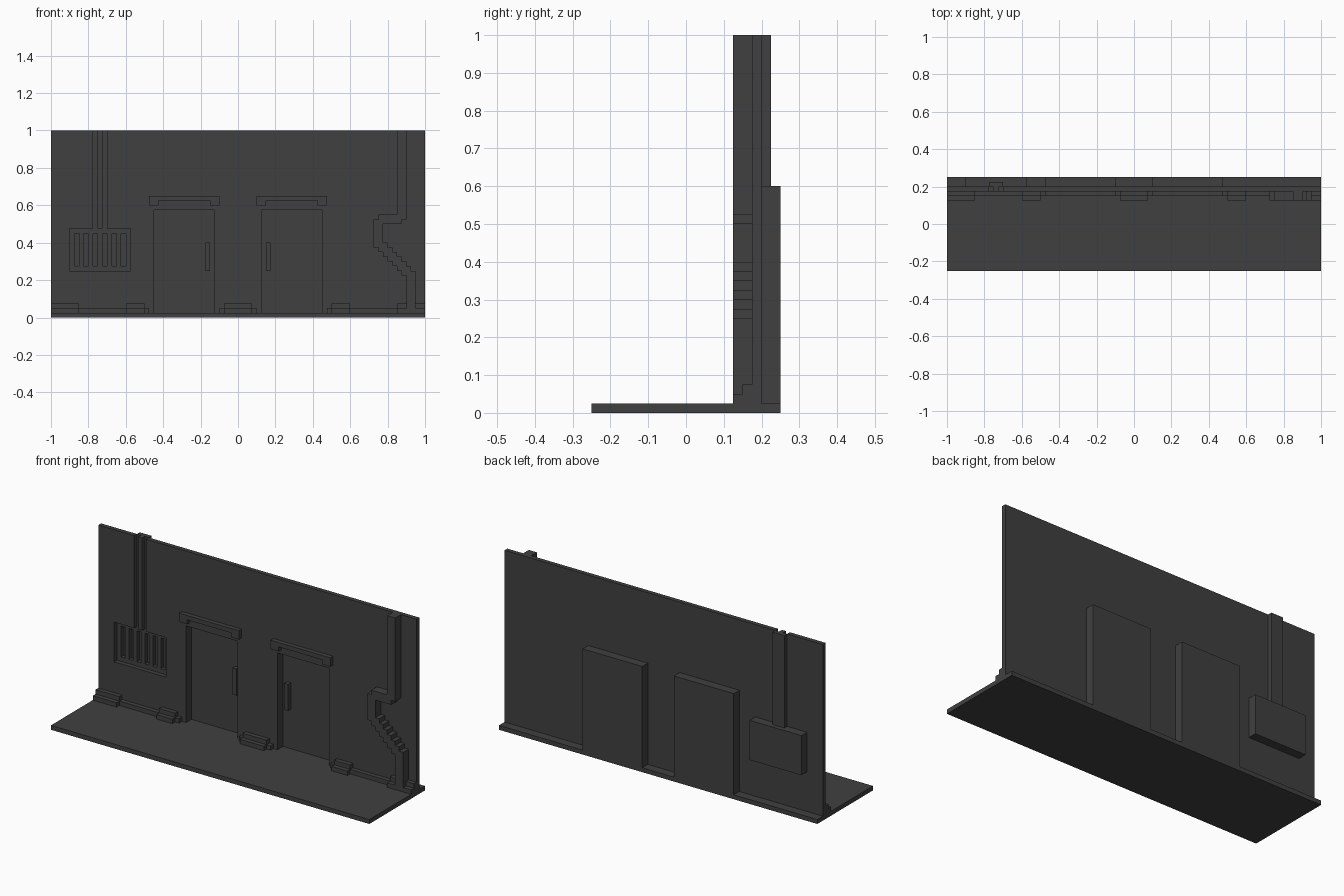
import bpy, bmesh

if "Cube" in bpy.data.objects:
    bpy.data.objects.remove(bpy.data.objects["Cube"])

U = 0.025  # grid unit of the model

concrete = bpy.data.materials.new("dark_grey")
concrete.diffuse_color = (0.051, 0.051, 0.051, 1)
concrete.use_nodes = True
concrete.node_tree.nodes["Principled BSDF"].inputs["Base Color"].default_value = concrete.diffuse_color


def extrude(name, start, offset):
    """Make a solid from a flat outline and an extrusion vector."""
    bm = bmesh.new()
    face = bm.faces.new([bm.verts.new(p) for p in start])
    res = bmesh.ops.extrude_face_region(bm, geom=[face], use_keep_orig=True)
    moved = [g for g in res["geom"] if isinstance(g, bmesh.types.BMVert)]
    bmesh.ops.translate(bm, verts=moved, vec=offset)
    bmesh.ops.recalc_face_normals(bm, faces=bm.faces[:])
    me = bpy.data.meshes.new(name)
    bm.to_mesh(me)
    bm.free()
    me.materials.append(concrete)
    ob = bpy.data.objects.new(name, me)
    bpy.context.collection.objects.link(ob)
    return ob


def slab(name, pts, y0, y1):
    """Front-view outline (x, z) extruded in depth."""
    return extrude(name, [(x, y0, z) for x, z in pts], (0, y1 - y0, 0))


def box(name, x0, x1, y0, y1, z0, z1):
    return slab(name, [(x0, z0), (x1, z0), (x1, z1), (x0, z1)], y0, y1)


# floor
box("floor", -1, 1, -0.25, 0.25, 0, U)

# wall: doorways cut from below, vent opening and conduit groove cut from above
slab("wall", [
    (-1, U), (-0.45, U), (-0.45, 0.575), (-0.125, 0.575), (-0.125, U),
    (0.125, U), (0.125, 0.575), (0.45, 0.575), (0.45, U), (1, U), (1, 1),
    (-0.7, 1), (-0.7, 0.475), (-0.575, 0.475), (-0.575, 0.25),
    (-0.9, 0.25), (-0.9, 0.475), (-0.775, 0.475), (-0.775, 1), (-1, 1)],
    0.175, 0.2)

# mirrored doors with frame, panel, handle and lintel
for side, s in (("left", -1), ("right", 1)):
    def m(pts):
        return [(s * x, z) for x, z in pts]
    slab(side + "_door_frame", m([
        (0.1, U), (0.125, U), (0.125, 0.575), (0.45, 0.575), (0.45, U),
        (0.475, U), (0.475, 0.6), (0.1, 0.6)]), 0.2, 0.225)
    slab(side + "_door_panel", m([(0.1, U), (0.475, U), (0.475, 0.6), (0.1, 0.6)]),
         0.225, 0.25)
    slab(side + "_door_handle", m([(0.15, 0.25), (0.175, 0.25), (0.175, 0.4), (0.15, 0.4)]),
         0.2, 0.225)
    slab(side + "_door_lintel", m([
        (0.1, 0.6), (0.15, 0.6), (0.15, 0.625), (0.425, 0.625), (0.425, 0.6),
        (0.475, 0.6), (0.475, 0.65), (0.1, 0.65)]), 0.15, 0.175)

# recessed vent: back plate, rails and bars
box("vent_back", -0.9, -0.575, 0.225, 0.25, 0.25, 0.475)
box("vent_bottom_rail", -0.9, -0.575, 0.2, 0.225, 0.25, 0.275)
box("vent_top_rail", -0.9, -0.575, 0.2, 0.225, 0.45, 0.475)
for i in range(7):
    x = -0.9 + 2 * U * i
    box("vent_bar", x, x + U, 0.2, 0.225, 0.275, 0.45)

# conduit in its groove above the vent
box("conduit_backing", -0.775, -0.7, 0.2, 0.225, 0.475, 1)
box("conduit", -0.75, -0.725, 0.175, 0.2, 0.475, 1)

# baseboards between the doors
for x0, x1 in ((-1, -0.475), (-0.1, 0.1), (0.475, 1)):
    box("baseboard", x0, x1, 0.15, 0.175, U, 0.05)

# stepped blocks along the baseboard
steps = [(0.125, U), (0.125, 0.05), (0.15, 0.05), (0.15, 0.075), (0.175, 0.075), (0.175, U)]
for x0, x1 in ((-1, -0.85), (-0.6, -0.5), (-0.075, 0.075), (0.5, 0.6), (0.85, 1)):
    extrude("stepped_block", [(x0, y, z) for y, z in steps], (x1 - x0, 0, 0))

# bent pipe on the right, with a stair-stepped diagonal run
outline = [(0.9, 1), (0.85, 1), (0.85, 0.55), (0.75, 0.55), (0.75, 0.525), (0.725, 0.525)]
for i in range(7):
    z = 0.375 - U * i
    outline += [(0.725 + U * i, z), (0.75 + U * i, z)]
outline += [(0.9, U), (0.95, U)]
for i in reversed(range(7)):
    z = 0.4 - U * i
    outline += [(0.8 + U * i, z), (0.775 + U * i, z)]
outline += [(0.775, 0.5), (0.875, 0.5), (0.875, 0.525), (0.9, 0.525)]
slab("bent_pipe", outline, 0.125, 0.175)
